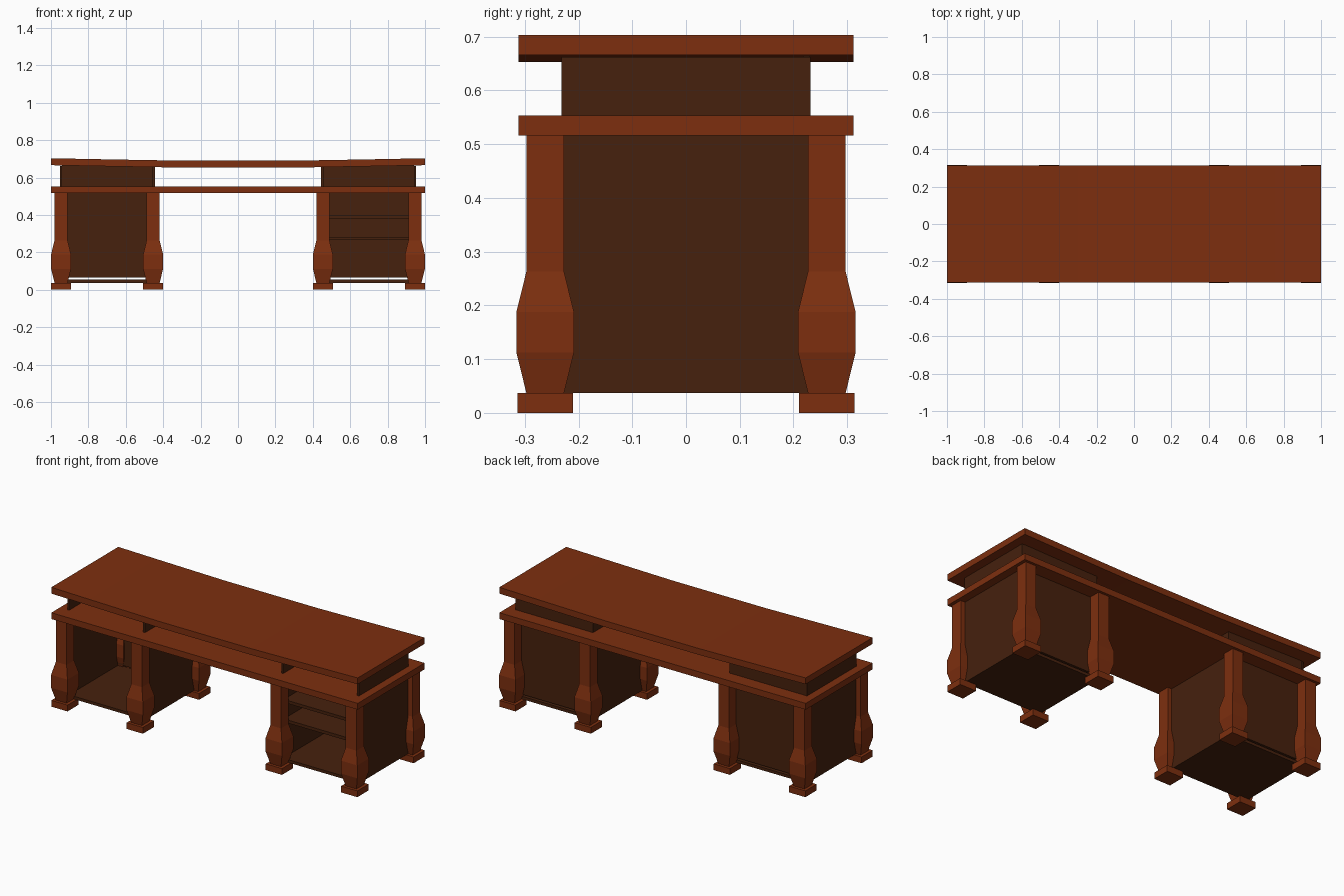
import bpy, bmesh

if "Cube" in bpy.data.objects:
    bpy.data.objects.remove(bpy.data.objects["Cube"])

def material(name, rgb):
    m = bpy.data.materials.new(name)
    m.diffuse_color = (*rgb, 1)
    m.use_nodes = True
    m.node_tree.nodes["Principled BSDF"].inputs["Base Color"].default_value = m.diffuse_color
    return m

RED = material("red_wood", (0.205, 0.028, 0.0048))
DARK = material("dark_wood", (0.061, 0.0150, 0.0040))

def finish(bm, name, mat):
    bmesh.ops.recalc_face_normals(bm, faces=bm.faces)
    me = bpy.data.meshes.new(name)
    bm.to_mesh(me)
    bm.free()
    me.materials.append(mat)
    ob = bpy.data.objects.new(name, me)
    bpy.context.collection.objects.link(ob)
    return ob

def loft(name, loops, mat):
    """Join a series of four-cornered loops into a closed solid."""
    bm = bmesh.new()
    rings = [[bm.verts.new(p) for p in loop] for loop in loops]
    for a, b in zip(rings, rings[1:]):
        for i in range(4):
            j = (i + 1) % 4
            bm.faces.new((a[i], a[j], b[j], b[i]))
    bm.faces.new(rings[0])
    bm.faces.new(rings[-1])
    return finish(bm, name, mat)

def rect(x0, x1, y0, y1, z):
    return [(x0, y0, z), (x1, y0, z), (x1, y1, z), (x0, y1, z)]

def box(name, x0, x1, y0, y1, z0, z1, mat):
    return loft(name, [rect(x0, x1, y0, y1, z0), rect(x0, x1, y0, y1, z1)], mat)

# Gently dished desk top
top = [(0, .690), (.3, .690), (.5, .6935), (.75, .698), (1, .703)]
line = [(-x, z) for x, z in top[:0:-1]] + top
loft("desk_top", [[(x, -.312, z - .037), (x, .312, z - .037),
                   (x, .312, z), (x, -.312, z)] for x, z in line], RED)

# Flat lower slab
box("lower_slab", -1, 1, -.312, .312, .516, .553, RED)

# Bulging square legs on feet: (height, half width)
profile = [(.037, .035), (.112, .0535), (.188, .0535), (.263, .035), (.517, .035)]
for cx in (-.946, -.454, .454, .946):
    for cy in (-.262, .262):
        loft("leg", [rect(cx - h, cx + h, cy - h, cy + h, z) for z, h in profile], RED)
        box("foot", cx - .053, cx + .053, cy - .052, cy + .052, 0, .037, RED)

# Open-fronted cabinets and the open risers above them
for s in (-1, 1):
    for xa, xb in ((.445, .457), (.940, .952)):
        x0, x1 = sorted((s * xa, s * xb))
        box("cabinet_side", x0, x1, -.232, .232, .037, .517, DARK)
        box("riser_side", x0, x1, -.232, .232, .552, .662, DARK)
    x0, x1 = sorted((s * .455, s * .942))
    box("cabinet_floor", x0, x1, -.232, .232, .037, .054, DARK)
    box("cabinet_back", x0, x1, .218, .231, .065, .517, DARK)
    box("riser_back", x0, x1, .218, .231, .552, .664, DARK)

# Shelves in the right cabinet
for z in (.265, .38):
    box("shelf", .455, .942, -.225, .22, z, z + .018, DARK)
